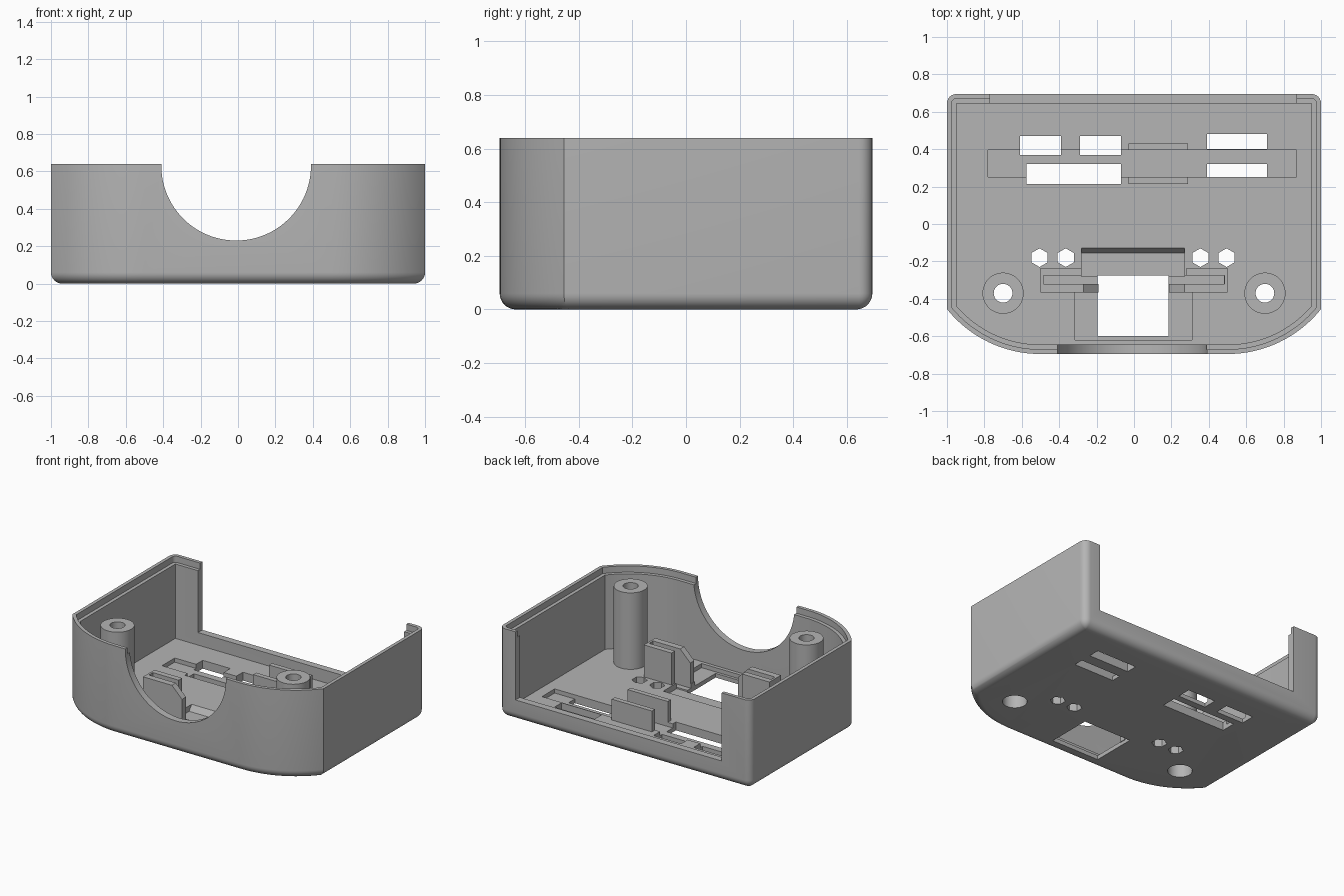
import bpy, bmesh, math
from mathutils import Matrix

if "Cube" in bpy.data.objects:
    bpy.data.objects.remove(bpy.data.objects["Cube"], do_unlink=True)

grey = bpy.data.materials.new("plain_grey")
grey.use_nodes = True
COLOUR = (0.46, 0.46, 0.46, 1)
grey.diffuse_color = COLOUR
grey.node_tree.nodes["Principled BSDF"].inputs["Base Color"].default_value = COLOUR

HEIGHT, FLOOR, GROOVE = 0.64, 0.06, 0.03


def make(name, bm):
    bmesh.ops.recalc_face_normals(bm, faces=bm.faces)
    mesh = bpy.data.meshes.new(name)
    bm.to_mesh(mesh)
    bm.free()
    mesh.materials.append(grey)
    obj = bpy.data.objects.new(name, mesh)
    bpy.context.collection.objects.link(obj)
    return obj


def box(name, x0, x1, y0, y1, z0, z1):
    bm = bmesh.new()
    bmesh.ops.create_cube(bm, size=1)
    for v in bm.verts:
        v.co = (x1 if v.co.x > 0 else x0, y1 if v.co.y > 0 else y0, z1 if v.co.z > 0 else z0)
    return make(name, bm)


def cylinder(name, x, y, radius, z0, z1, sides=48, turn=0):
    bm = bmesh.new()
    bmesh.ops.create_cone(bm, cap_ends=True, segments=sides, radius1=radius, radius2=radius, depth=z1 - z0)
    bm.transform(Matrix.Translation((x, y, (z0 + z1) / 2)) @ Matrix.Rotation(turn, 4, 'Z'))
    return make(name, bm)


def prism(name, points, axis, a, b):
    """Extrude a profile: axis 'y' takes (x, z) points, axis 'x' takes (y, z) points."""
    bm = bmesh.new()
    place = (lambda p, t: (p[0], t, p[1])) if axis == 'y' else (lambda p, t: (t, p[0], p[1]))
    face = bm.faces.new([bm.verts.new(place(p, a)) for p in points])
    moved = bmesh.ops.extrude_face_region(bm, geom=[face])["geom"]
    shift = (0, b - a, 0) if axis == 'y' else (b - a, 0, 0)
    bmesh.ops.translate(bm, vec=shift, verts=[v for v in moved if isinstance(v, bmesh.types.BMVert)])
    return make(name, bm)


def activate(obj):
    bpy.ops.object.select_all(action='DESELECT')
    obj.select_set(True)
    bpy.context.view_layer.objects.active = obj


def cut(target, cutter, keep=False):
    mod = target.modifiers.new("cut", 'BOOLEAN')
    mod.operation, mod.solver, mod.object = 'DIFFERENCE', 'EXACT', cutter
    activate(target)
    bpy.ops.object.modifier_apply(modifier=mod.name)
    if not keep:
        bpy.data.objects.remove(cutter, do_unlink=True)


def outline(d):
    """Plan outline moved inwards by d: bowed front corners, small round back corners."""
    r, cx, cy = 0.641 - d, 0.5, -0.054
    start = -math.acos((1 - d - cx) / r)
    half = []
    for i in range(17):
        a = -math.pi / 2 + (start + math.pi / 2) * i / 16
        half.append((cx + r * math.cos(a), cy + r * math.sin(a)))
    rb = max(0.05 - d, 0.003)
    for i in range(7):
        a = math.pi / 2 * i / 6
        half.append((1 - d - rb + rb * math.cos(a), 0.695 - d - rb + rb * math.sin(a)))
    return half + [(-x, y) for x, y in reversed(half)]


# Shell: lofted tray with a rounded bottom edge and a stepped rim
R = 0.06
layers = []
for i in range(9):
    a = math.pi / 2 * i / 8
    layers.append((R * (1 - math.sin(a)), R * (1 - math.cos(a))))
layers += [(0, HEIGHT), (0.025, HEIGHT), (0.025, 0.595), (0.05, 0.595), (0.05, FLOOR)]
bm = bmesh.new()
rings = [[bm.verts.new((x, y, z)) for x, y in outline(d)] for d, z in layers]
for low, high in zip(rings, rings[1:]):
    for i in range(len(low)):
        j = (i + 1) % len(low)
        bm.faces.new((low[i], low[j], high[j], high[i]))
bm.faces.new(rings[0])
bm.faces.new(rings[-1])
shell = make("shell", bm)

# Round front notch and wide back opening
notch = [(-0.01 + 0.4 * math.cos(a), 0.63 + 0.4 * math.sin(a))
         for a in [math.pi + math.pi * i / 48 for i in range(49)]]
notch += [(0.39, 0.8), (-0.41, 0.8)]
cut(shell, prism("notch_cutter", notch, 'y', -0.8, -0.6))
cut(shell, box("back_opening_cutter", -0.77, 0.87, 0.6, 0.8, 0.15, 0.8))

# Shallow recesses in the floor: long rear groove, front groove, window surround
for x0, x1, y0, y1 in [(-0.78, 0.87, 0.25, 0.395), (-0.485, 0.48, -0.32, -0.275),
                       (-0.315, 0.31, -0.62, -0.365)]:
    cut(shell, box("groove_cutter", x0, x1, y0, y1, GROOVE, 0.2))

# Recess behind the window, with a slanted back wall
slant = [(-0.28, 0.02), (-0.155, 0.02), (-0.12, 0.07), (-0.12, 0.1), (-0.28, 0.1)]
cut(shell, prism("slant_cutter", slant, 'x', -0.28, 0.27))

# Rectangular holes through the floor
for x0, x1, y0, y1 in [(-0.61, -0.39, 0.37, 0.47), (-0.29, -0.07, 0.37, 0.47),
                       (-0.575, -0.07, 0.215, 0.32), (0.39, 0.71, 0.4, 0.48),
                       (0.39, 0.71, 0.25, 0.32), (-0.195, 0.185, -0.6, -0.275)]:
    cut(shell, box("hole_cutter", x0, x1, y0, y1, -0.1, 0.2))

# Hexagonal holes
for x in (-0.505, -0.365, 0.355, 0.495):
    cut(shell, cylinder("hex_cutter", x, -0.18, 0.05, -0.1, 0.2, 6))

# Screw posts, bored through and wider from below
posts = []
for side, x in (("right", -0.7), ("left", 0.7)):
    post = cylinder(side + "_screw_post", x, -0.37, 0.11, 0.055, 0.61)
    cut(post, cylinder("bore_cutter", x, -0.37, 0.05, -0.1, 0.8))
    counterbore = cylinder("counterbore_cutter", x, -0.37, 0.08, -0.1, 0.3)
    cut(post, counterbore, keep=True)
    cut(shell, counterbore)
    posts.append(post)

# Upright clips either side of the rear groove
box("rear_clip", -0.03, 0.29, 0.395, 0.43, 0.05, 0.21)
box("inner_clip", -0.03, 0.29, 0.215, 0.25, 0.05, 0.21)

# Slotted brackets beside the window; the front plates slope towards the middle
TOP, BASE = 0.29, 0.025
for side, s in (("right", -1), ("left", 1)):
    plate = [(s * x, z) for x, z in [(0.5, BASE), (0.5, TOP), (0.27, TOP), (0.19, 0.21), (0.19, BASE)]]
    prism(side + "_bracket_front", plate, 'y', -0.365, -0.32)
    for part, inner, y0, y1 in (("back", 0.28, -0.275, -0.235), ("end", 0.485, -0.32, -0.275)):
        x0, x1 = sorted((s * inner, s * 0.5))
        box(side + "_bracket_" + part, x0, x1, y0, y1, BASE, TOP)

for obj in [shell] + posts:
    activate(obj)
    bpy.ops.object.shade_smooth_by_angle(angle=math.radians(30))
